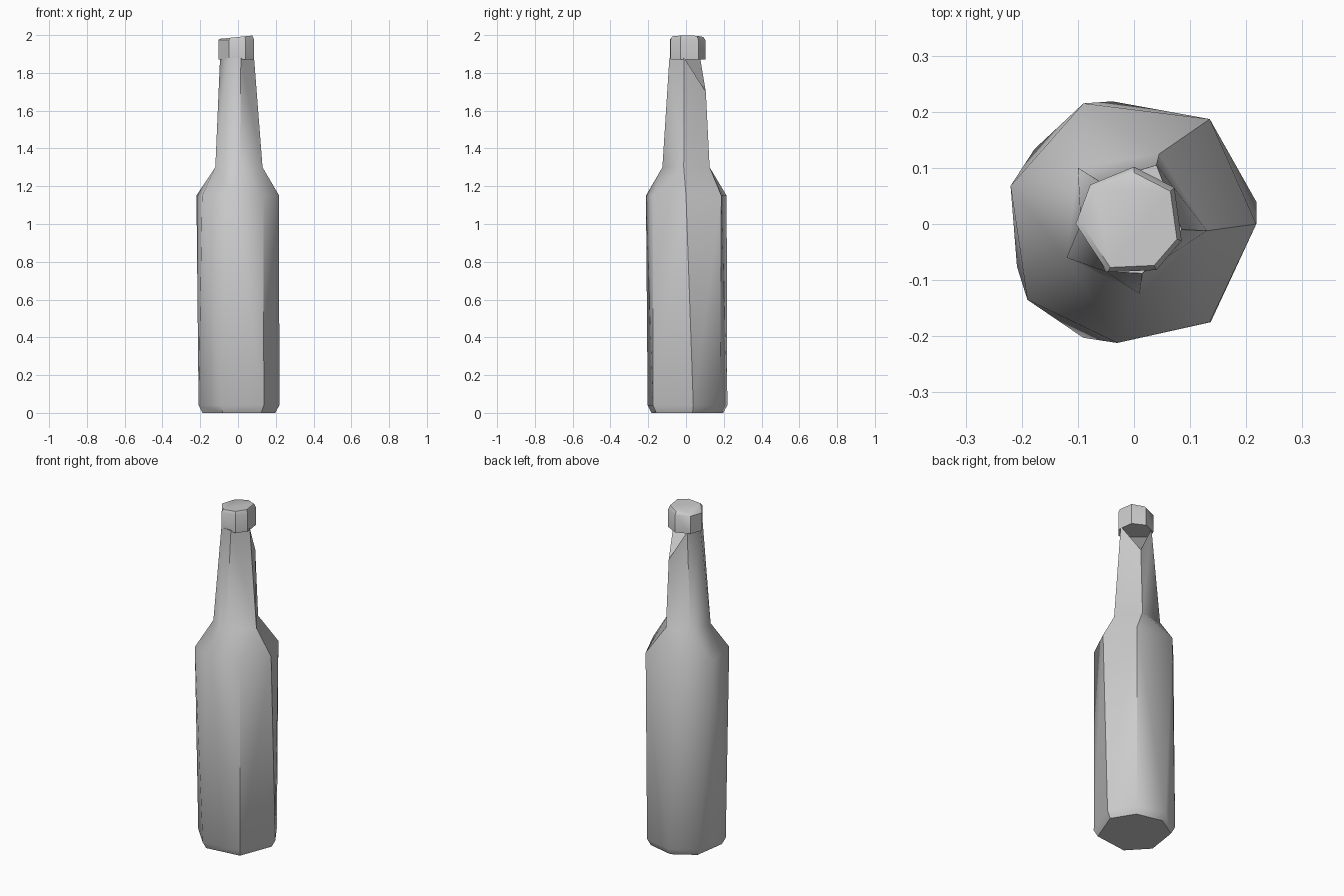
import bpy, bmesh
from math import radians, sin, cos
from mathutils import Vector

default = bpy.data.objects.get("Cube")
if default:
    bpy.data.objects.remove(default, do_unlink=True)

glass = bpy.data.materials.new("plain grey")
glass.use_nodes = True
grey = (0.6, 0.6, 0.6, 1)
glass.diffuse_color = grey
glass.node_tree.nodes["Principled BSDF"].inputs["Base Color"].default_value = grey


def ring(z, radius, angles):
    """Irregular horizontal outline, counter-clockwise from near +x."""
    return [Vector((radius * cos(radians(a)), radius * sin(radians(a)), z)) for a in angles]


def outline(z, points):
    return [Vector((x, y, z)) for x, y in points]


def gap(p, q):
    return (p.xy.normalized() - q.xy.normalized()).length


def zip_rings(bm, low, high):
    """Join two rings of different side counts with triangles."""
    i = j = 0
    n, m = len(low), len(high)
    while i < n or j < m:
        a, b = low[i % n], high[j % m]
        next_a, next_b = low[(i + 1) % n], high[(j + 1) % m]
        if j == m or (i < n and gap(next_a.co, b.co) <= gap(a.co, next_b.co)):
            bm.faces.new((a, next_a, b))
            i += 1
        else:
            bm.faces.new((a, next_b, b))
            j += 1


def loft(name, rings):
    bm = bmesh.new()
    loops = [[bm.verts.new(p) for p in r] for r in rings]
    for low, high in zip(loops, loops[1:]):
        zip_rings(bm, low, high)
    bm.faces.new(loops[0][::-1])
    bm.faces.new(loops[-1])
    bmesh.ops.recalc_face_normals(bm, faces=bm.faces)
    mesh = bpy.data.meshes.new(name)
    bm.to_mesh(mesh)
    bm.free()
    mesh.materials.append(glass)
    obj = bpy.data.objects.new(name, mesh)
    bpy.context.collection.objects.link(obj)
    bpy.ops.object.select_all(action='DESELECT')
    obj.select_set(True)
    bpy.context.view_layer.objects.active = obj
    bpy.ops.object.shade_smooth_by_angle(angle=radians(40))
    return obj


# Body, shoulder and tapering neck
foot_angles = (10, 54, 100, 143, 200, 246, 308)
shoulder = outline(1.15, [(0.218, 0), (0.135, 0.187), (-0.09, 0.215), (-0.22, 0.068),
                          (-0.19, -0.135), (-0.03, -0.212), (0.135, -0.175)])
neck_base = outline(1.3, [(0.13, -0.012), (0.045, 0.125), (-0.1, 0.1),
                          (-0.12, -0.06), (0.01, -0.125)])
neck_top = outline(1.88, [(0.085, -0.01), (0.04, 0.09), (-0.06, 0.075),
                          (-0.095, 0), (-0.05, -0.085), (0.015, -0.088)])
neck_top[1].z = 1.7
neck_top[1].y = 0.105
loft("bottle", [ring(0, 0.2, foot_angles), ring(0.04, 0.222, foot_angles),
                shoulder, neck_base, neck_top])

# Lip around the mouth, with a slightly tilted top
lip_points = [(0.085, -0.03), (0.072, 0.065), (0, 0.102), (-0.078, 0.07),
              (-0.104, 0), (-0.047, -0.086), (0.04, -0.082)]
crown = outline(1.99, [(0.9 * x, 0.9 * y) for x, y in lip_points])
for p in crown:
    p.z += 0.1 * p.x
loft("lip", [outline(1.87, lip_points), outline(1.975, lip_points), crown])
